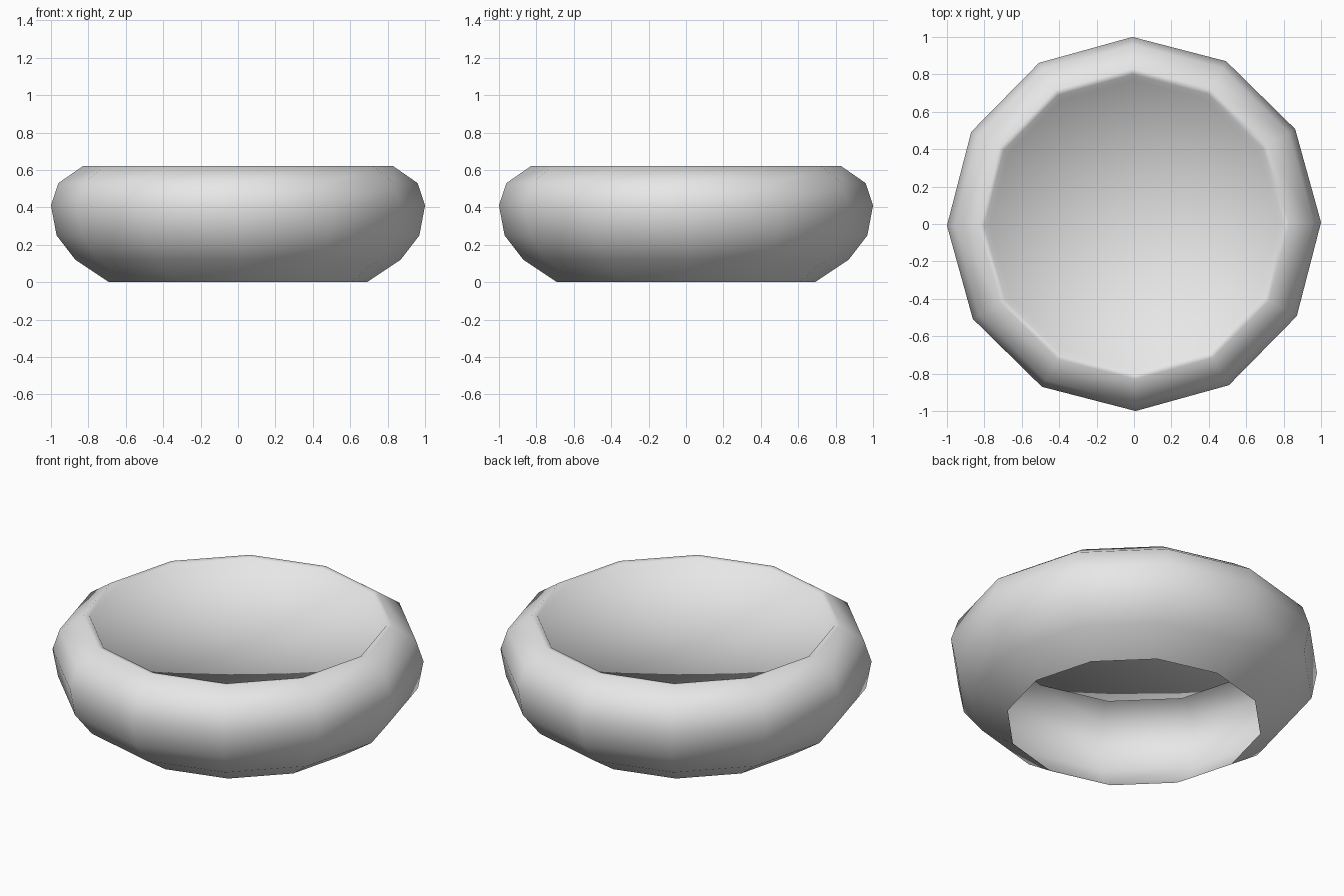
import bpy, bmesh, math

cube = bpy.data.objects.get("Cube")
if cube:
    bpy.data.objects.remove(cube, do_unlink=True)

SIDES = 12
TURN = math.radians(0.5)

# Profile as (radius, height): open foot, round wall, rim, sunken floor
PROFILE = [
    (0.69, 0.0), (0.87, 0.12), (0.97, 0.25), (1.0, 0.41),
    (0.96, 0.53), (0.83, 0.62), (0.80, 0.615), (0.77, 0.565),
]
FLOOR_CENTRE = 0.54

# Pale grey material
grey = bpy.data.materials.new("pale_grey")
grey.use_nodes = True
colour = (0.8, 0.8, 0.8, 1.0)
grey.diffuse_color = colour
grey.node_tree.nodes["Principled BSDF"].inputs["Base Color"].default_value = colour


def add_ring(bm, radius, height):
    ring = []
    for i in range(SIDES):
        a = TURN + math.tau * i / SIDES
        ring.append(bm.verts.new((radius * math.cos(a), radius * math.sin(a), height)))
    return ring


# Round shell, lathed from the profile
bm = bmesh.new()
rings = [add_ring(bm, r, z) for r, z in PROFILE]
for low, high in zip(rings, rings[1:]):
    for i in range(SIDES):
        j = (i + 1) % SIDES
        bm.faces.new((low[i], low[j], high[j], high[i]))

# Shallow floor just below the rim
centre = bm.verts.new((0, 0, FLOOR_CENTRE))
inner = rings[-1]
for i in range(SIDES):
    bm.faces.new((inner[i], inner[(i + 1) % SIDES], centre))

for face in bm.faces:
    face.smooth = True

mesh = bpy.data.meshes.new("round_bowl")
bm.to_mesh(mesh)
bm.free()
mesh.materials.append(grey)
bowl = bpy.data.objects.new("round_bowl", mesh)
bpy.context.collection.objects.link(bowl)
